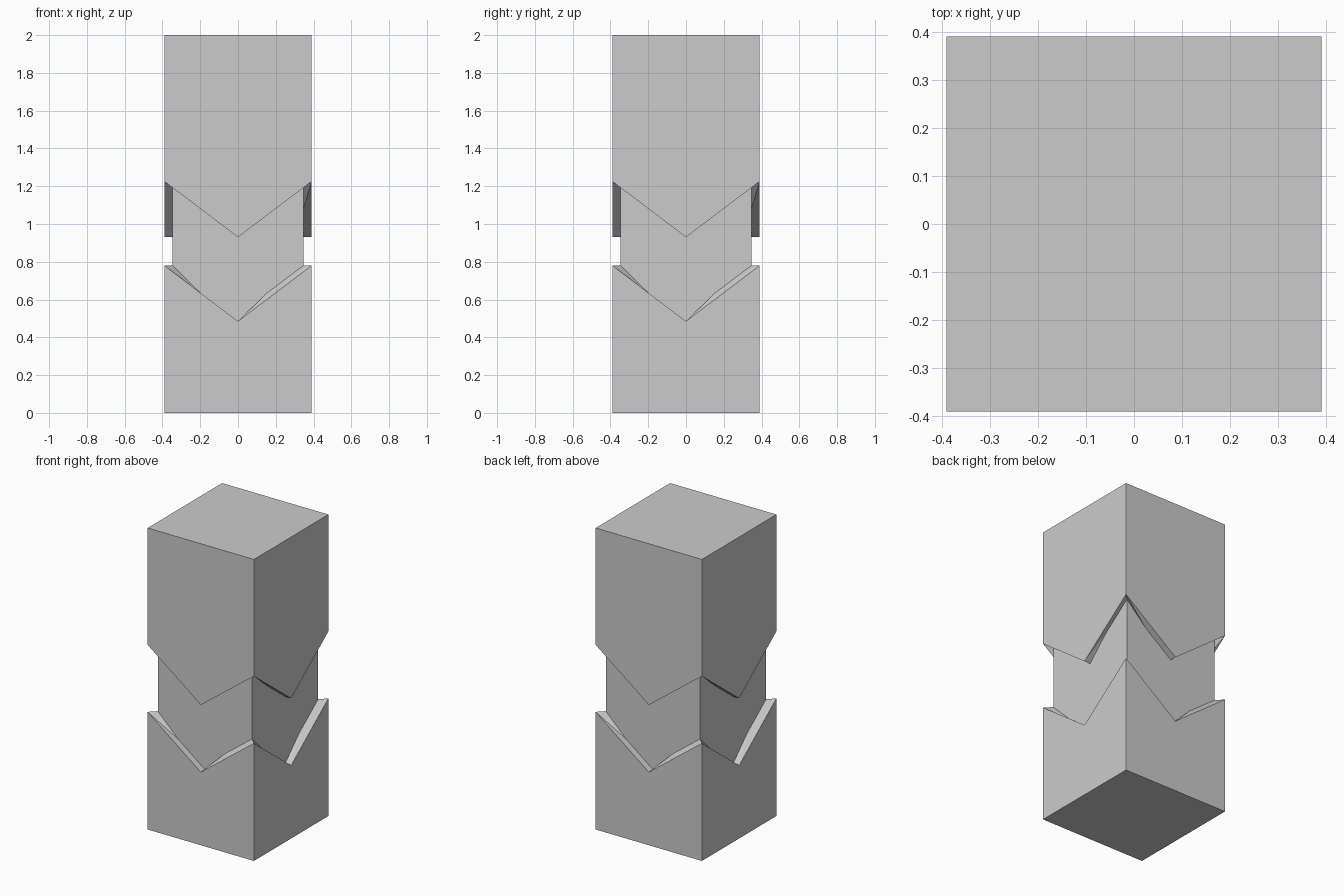
import bpy
import bmesh

if "Cube" in bpy.data.objects:
    bpy.data.objects.remove(bpy.data.objects["Cube"], do_unlink=True)

OUTER, INNER, CORE = 0.39, 0.30, 0.346

# Single stone-grey material
grey = bpy.data.materials.new("plain_grey")
grey.use_nodes = True
colour = (0.6, 0.6, 0.6, 1)
grey.diffuse_color = colour
grey.node_tree.nodes["Principled BSDF"].inputs["Base Color"].default_value = colour


def finish(bm, name):
    bmesh.ops.recalc_face_normals(bm, faces=bm.faces)
    mesh = bpy.data.meshes.new(name)
    bm.to_mesh(mesh)
    bm.free()
    mesh.materials.append(grey)
    obj = bpy.data.objects.new(name, mesh)
    bpy.context.collection.objects.link(obj)
    return obj


def chevron_block(name, z_flat, z_floor, z_corner, z_mid):
    """Square block with a flat end and a hollow, zigzag-rimmed end."""
    bm = bmesh.new()
    # Corners alternate with side midpoints, running around the square
    plan = [(-1, -1), (0, -1), (1, -1), (1, 0), (1, 1), (0, 1), (-1, 1), (-1, 0)]

    def ring(size, heights):
        return [bm.verts.new((x * size, y * size, heights[i % 2]))
                for i, (x, y) in enumerate(plan)]

    rim = (z_corner, z_mid)
    base = ring(OUTER, (z_flat, z_flat))
    outer = ring(OUTER, rim)
    inner = ring(INNER, rim)
    floor = ring(INNER, (z_floor, z_floor))

    for i in range(8):
        j = (i + 1) % 8
        bm.faces.new((base[i], base[j], outer[j], outer[i]))
        # Twisted rim, split along a consistent diagonal
        bm.faces.new((outer[i], outer[j], inner[j]))
        bm.faces.new((outer[i], inner[j], inner[i]))
        bm.faces.new((inner[i], inner[j], floor[j], floor[i]))
    bm.faces.new(base)
    bm.faces.new(floor)
    return finish(bm, name)


# Lower and upper blocks with matching zigzag rims
chevron_block("lower_block", 0.0, 0.25, 0.78, 0.485)
chevron_block("upper_block", 2.0, 1.6, 1.225, 0.93)

# Square core joining the two blocks
bm = bmesh.new()
bmesh.ops.create_cube(bm, size=1)
bmesh.ops.scale(bm, vec=(2 * CORE, 2 * CORE, 1.5), verts=bm.verts)
bmesh.ops.translate(bm, vec=(0, 0, 0.95), verts=bm.verts)
finish(bm, "inner_core")
